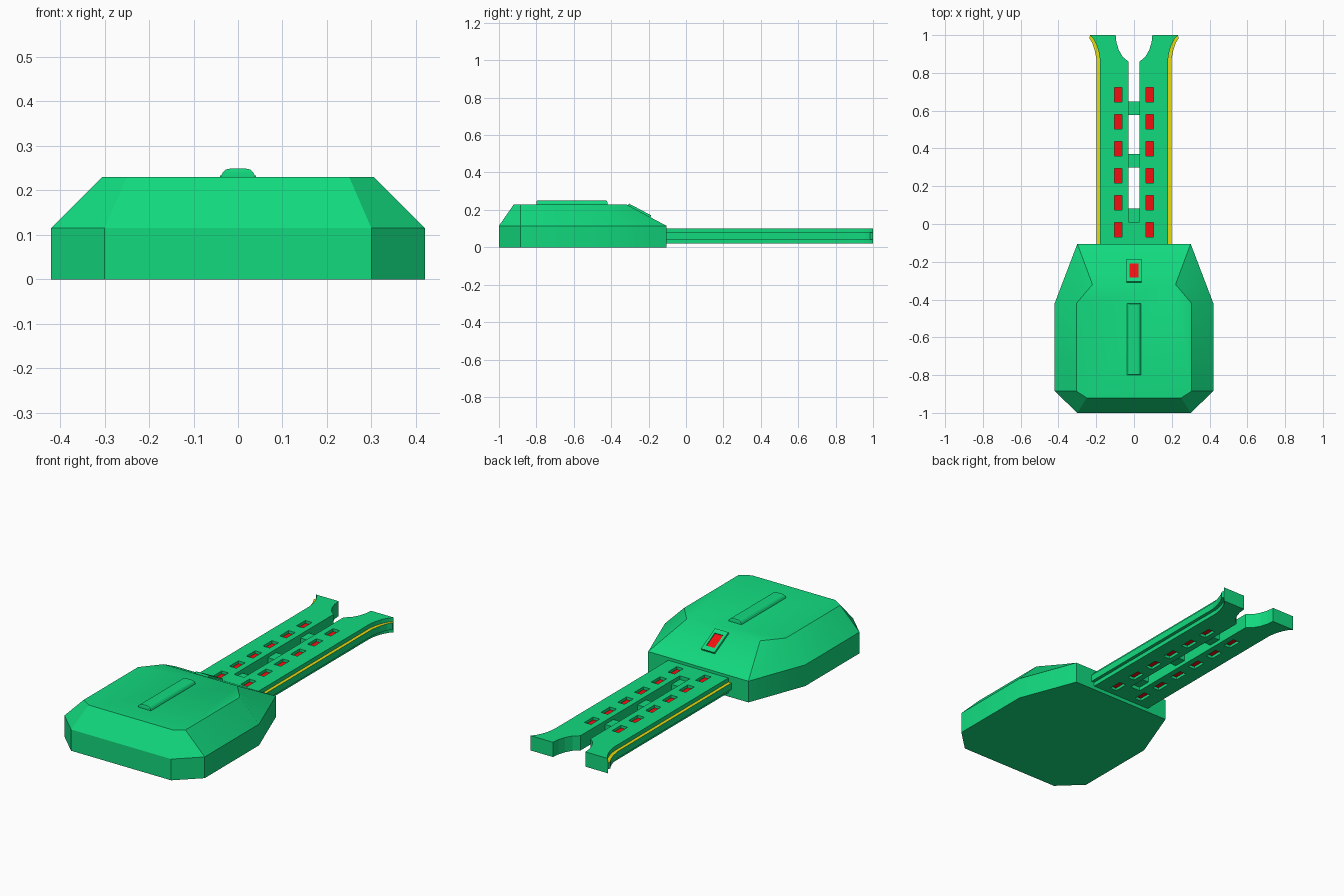
import bpy, bmesh
from math import radians, atan2, hypot

if "Cube" in bpy.data.objects:
    bpy.data.objects.remove(bpy.data.objects["Cube"])


def material(name, rgb):
    m = bpy.data.materials.new(name)
    m.diffuse_color = (*rgb, 1)
    m.use_nodes = True
    m.node_tree.nodes["Principled BSDF"].inputs["Base Color"].default_value = m.diffuse_color
    return m


GREEN = material("green", (0.006, 0.70, 0.21))
RED = material("red", (0.9, 0.005, 0.005))
YELLOW = material("yellow", (0.8, 0.72, 0.005))


def add(name, mesh, *mats):
    ob = bpy.data.objects.new(name, mesh)
    bpy.context.collection.objects.link(ob)
    for m in mats:
        mesh.materials.append(m)
    return ob


def smooth(ob, angle=30):
    bpy.ops.object.select_all(action='DESELECT')
    ob.select_set(True)
    bpy.context.view_layer.objects.active = ob
    bpy.ops.object.shade_smooth_by_angle(angle=radians(angle))


def mirrored(right):
    return right + [(-x, y) for x, y in reversed(right)]


def rect(cx, cy, hx, hy):
    return [(cx - hx, cy - hy), (cx + hx, cy - hy), (cx + hx, cy + hy), (cx - hx, cy + hy)]


def loft(name, rings, *mats, top_index=0):
    """Stack of (outline, z) rings joined by quads and capped at both ends."""
    bm = bmesh.new()
    vs = [[bm.verts.new((x, y, z)) for x, y in pts] for pts, z in rings]
    n = len(vs[0])
    for a, b in zip(vs, vs[1:]):
        for i in range(n):
            j = (i + 1) % n
            bm.faces.new((a[i], a[j], b[j], b[i]))
    bm.faces.new(vs[0])
    bm.faces.new(vs[-1]).material_index = top_index
    bmesh.ops.recalc_face_normals(bm, faces=bm.faces)
    mesh = bpy.data.meshes.new(name)
    bm.to_mesh(mesh)
    bm.free()
    return add(name, mesh, *mats)


def plate(name, loops, thickness, mat):
    """Flat plate from an outline and its holes, centred on local z = 0."""
    cu = bpy.data.curves.new(name, 'CURVE')
    cu.dimensions, cu.fill_mode, cu.extrude = '2D', 'BOTH', thickness / 2
    for pts in loops:
        s = cu.splines.new('POLY')
        s.points.add(len(pts) - 1)
        for p, (x, y) in zip(s.points, pts):
            p.co = (x, y, 0, 1)
        s.use_cyclic_u = True
    tmp = bpy.data.objects.new(name + "_outline", cu)
    bpy.context.collection.objects.link(tmp)
    dg = bpy.context.evaluated_depsgraph_get()
    mesh = bpy.data.meshes.new_from_object(tmp.evaluated_get(dg))
    bpy.data.objects.remove(tmp)
    bm = bmesh.new()
    bm.from_mesh(mesh)
    bmesh.ops.remove_doubles(bm, verts=bm.verts, dist=1e-5)
    bmesh.ops.recalc_face_normals(bm, faces=bm.faces)
    for f in bm.faces:
        f.smooth = False
        f.material_index = 0
    bm.to_mesh(mesh)
    bm.free()
    mesh.materials.clear()
    return add(name, mesh, mat)


# Body: eight-sided base with a sloped upper half
base = mirrored([(0.30, -1.0), (0.42, -0.885), (0.42, -0.42), (0.30, -0.105)])
roof = mirrored([(0.25, -0.92), (0.305, -0.885), (0.305, -0.42), (0.22, -0.32)])
smooth(loft("body", [(base, 0), (base, 0.115), (roof, 0.23)], GREEN))

# Rounded rib on the body top
rib = [(0.038, 0.225), (0.038, 0.233), (0.034, 0.241), (0.027, 0.247), (0.018, 0.249)]
loft("top_rib", [(rect(0, -0.61, hx, 0.19 - (0.038 - hx) * 0.2), z) for hx, z in rib], GREEN)

# Indicator frame and lamp on the sloped face
slope = atan2(0.115, 0.215)
half = 0.06 / (0.215 / hypot(0.115, 0.215))
frame = plate("indicator_frame", [rect(0, 0, 0.04, half), rect(0, 0, 0.025, half * 0.62)], 0.02, GREEN)
lamp = loft("indicator_lamp", [(rect(0, 0, 0.025, half * 0.62), -0.01),
                               (rect(0, 0, 0.025, half * 0.62), 0.006)], RED)
for ob in (frame, lamp):
    ob.location = (0, -0.25, 0.193)
    ob.rotation_euler.x = -slope

# Forked blade with lamp windows
outer = [(0.18, -0.13), (0.18, 0.87), (0.186, 0.91), (0.199, 0.95), (0.215, 0.98), (0.232, 1.0)]
inner = [(0.097, 1.0), (0.093, 0.96), (0.08, 0.92), (0.06, 0.885), (0.03, 0.86), (0.03, 0.01)]
windows = [(sx * 0.083, -0.03 + i * 0.143) for sx in (-1, 1) for i in range(6)]
holes = [rect(x, y, 0.02, 0.038) for x, y in windows]
blade = plate("blade", [mirrored(outer + inner)] + holes, 0.08, GREEN)
blade.location.z = 0.06

# Red lamps sunk in the windows
for x, y in windows:
    r = rect(x, y, 0.02, 0.038)
    loft("blade_lamp", [(r, 0.035), (r, 0.085)], RED)

# Sunken cross bars between the prongs
for y in (0.045, 0.335, 0.613):
    r = rect(0, y, 0.032, 0.036)
    loft("cross_bar", [(r, 0.04), (r, 0.08)], GREEN)

# Side rails with a yellow upper edge
rail = [(0.232, 1.0), (0.237, 0.985), (0.222, 0.96), (0.208, 0.92), (0.198, 0.87), (0.198, -0.13)]
for s in (-1, 1):
    pts = [(s * x, y) for x, y in outer + rail[1:]]
    loft("side_rail", [(pts, 0.042), (pts, 0.078)], GREEN, YELLOW, top_index=1)
